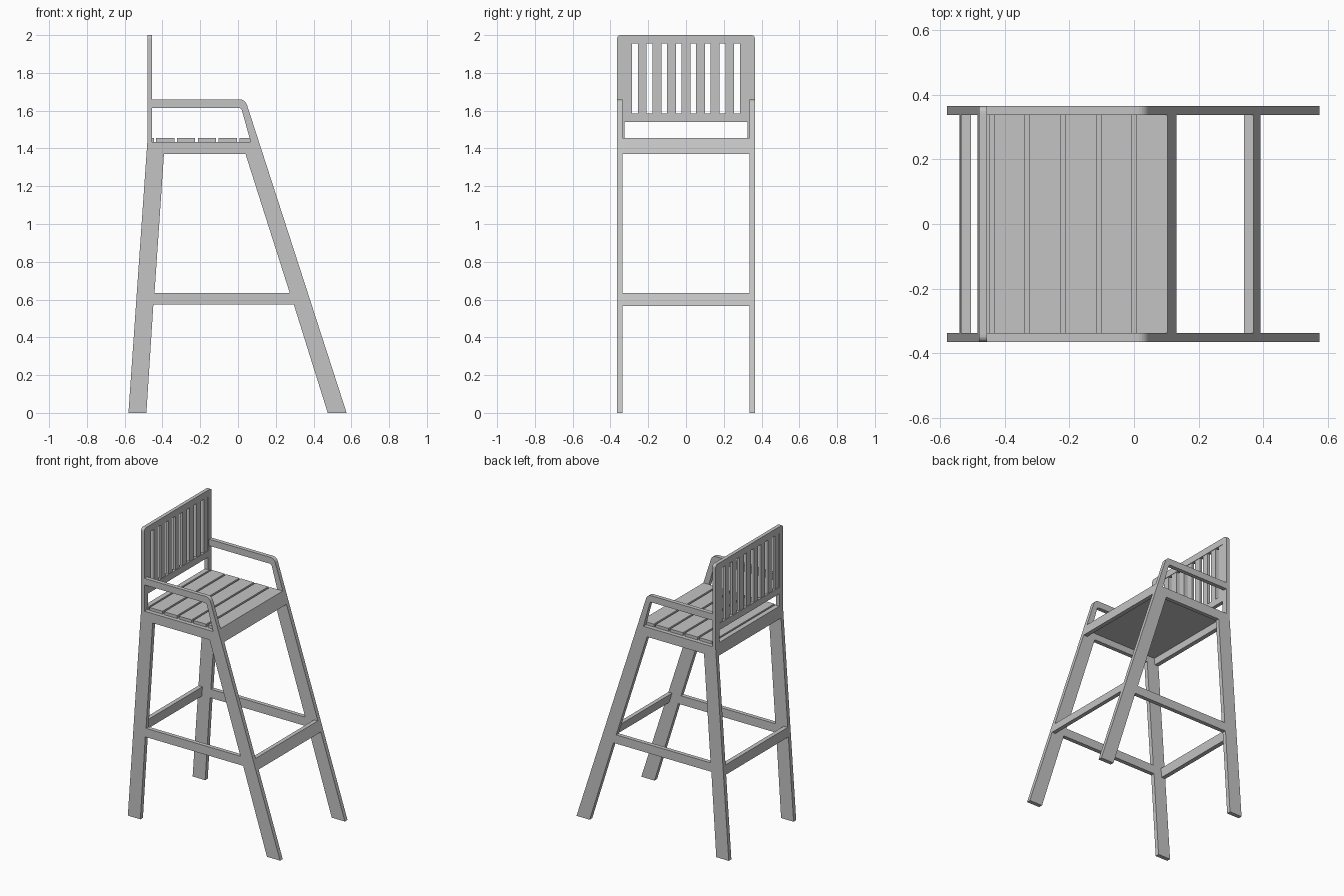
import bpy
import bmesh
from mathutils import Matrix, Vector

if "Cube" in bpy.data.objects:
    bpy.data.objects.remove(bpy.data.objects["Cube"], do_unlink=True)

grey = bpy.data.materials.new("plain grey")
grey.use_nodes = True
COLOUR = (0.55, 0.55, 0.55, 1)
grey.diffuse_color = COLOUR
grey.node_tree.nodes["Principled BSDF"].inputs["Base Color"].default_value = COLOUR

# Local axes (u, v, thickness) to world axes
SIDE = Matrix(((1, 0, 0, 0), (0, 0, -1, 0), (0, 1, 0, 0), (0, 0, 0, 1)))
BACK = Matrix(((0, 0, 1, 0), (1, 0, 0, 0), (0, 1, 0, 0), (0, 0, 0, 1)))


def plate(name, loops, thickness, plane=SIDE, offset=(0, 0, 0)):
    """Extrude closed outlines (the first is the border, others are holes)."""
    curve = bpy.data.curves.new(name, "CURVE")
    curve.dimensions = "2D"
    curve.fill_mode = "BOTH"
    curve.extrude = thickness / 2
    for loop in loops:
        spline = curve.splines.new("POLY")
        spline.points.add(len(loop) - 1)
        for point, (u, v) in zip(spline.points, loop):
            point.co = (u, v, 0, 1)
        spline.use_cyclic_u = True
    temp = bpy.data.objects.new(name + "_outline", curve)
    bpy.context.collection.objects.link(temp)
    graph = bpy.context.evaluated_depsgraph_get()
    mesh = bpy.data.meshes.new_from_object(temp.evaluated_get(graph))
    bpy.data.objects.remove(temp, do_unlink=True)
    bpy.data.curves.remove(curve)

    bm = bmesh.new()
    bm.from_mesh(mesh)
    bmesh.ops.remove_doubles(bm, verts=bm.verts, dist=0.0001)
    bm.transform(Matrix.Translation(offset) @ plane)
    bmesh.ops.recalc_face_normals(bm, faces=bm.faces)
    for face in bm.faces:
        face.smooth = False
    bm.to_mesh(mesh)
    bm.free()
    mesh.materials.clear()
    mesh.materials.append(grey)
    mesh.name = name
    obj = bpy.data.objects.new(name, mesh)
    bpy.context.collection.objects.link(obj)
    return obj


def rounded(before, corner, after, radius, steps=6):
    """Points that round off one corner."""
    c = Vector(corner)
    a = c + (Vector(before) - c).normalized() * radius
    b = c + (Vector(after) - c).normalized() * radius
    points = []
    for i in range(steps + 1):
        t = i / steps
        points.append(tuple(a * (1 - t) ** 2 + c * (2 * t * (1 - t)) + b * t * t))
    return points


def rect(u0, u1, v0, v1):
    return [(u0, v0), (u1, v0), (u1, v1), (u0, v1)]


def front_x(z):
    return 0.575 - 0.3235 * z


def back_x(z):
    return -0.58 + 0.0697 * z


HALF, THICK = 0.365, 0.028
INNER = 2 * (HALF - THICK)
DECK, SEAT = 1.435, 1.455

# Side frames: legs, stretcher, apron and arm in one outline
arm_end = rounded((-0.455, 1.66), (front_x(1.66), 1.66), (front_x(0), 0), 0.032)
arm_inside = rounded((0.067, DECK), (0.017, 1.615), (-0.455, 1.615), 0.015)
border = [(back_x(0), 0), (back_x(DECK), DECK), (0.067, DECK)]
border += arm_inside + [(-0.455, 1.615), (-0.455, 1.66)] + arm_end
border += [(front_x(0), 0), (0.475, 0), (0.295, 0.575), (-0.448, 0.575), (-0.485, 0)]
window = [(-0.442, 0.635), (0.274, 0.635), (0.04, 1.37), (-0.392, 1.37)]
for label, sign in (("left", 1), ("right", -1)):
    plate(label + "_side_frame", [border, window], THICK,
          offset=(0, sign * (HALF - THICK / 2), 0))

# Backrest frame with rounded top corners
low, top = DECK, 2.0
outline = [(-HALF, low), (HALF, low)]
outline += rounded((HALF, low), (HALF, top), (-HALF, top), 0.022)
outline += rounded((HALF, top), (-HALF, top), (-HALF, low), 0.022)
plate("backrest_frame",
      [outline, rect(-0.325, 0.325, SEAT, 1.54), rect(-0.325, 0.325, 1.585, 1.955)],
      0.025, BACK, (-0.4675, 0, 0))

# Backrest slats, the outermost ones touching the posts
for i in range(-4, 5):
    y0, y1 = i * 0.077 - 0.023, i * 0.077 + 0.023
    plate("backrest_slat", [rect(max(y0, -0.327), min(y1, 0.327), 1.58, 1.96)],
          0.018, BACK, (-0.4675, 0, 0))

# Seat deck and slats
plate("seat_deck", [rect(-0.45, 0.09, 1.415, DECK)], INNER)
plate("rear_seat_strip", [rect(-0.455, -0.446, DECK, SEAT)], INNER)
for i in range(5):
    x0 = -0.434 + i * 0.1105
    x1 = x0 + 0.097
    far = [(x1, DECK), (x1, SEAT)]
    if i == 4:
        far = [(front_x(DECK), DECK), (front_x(SEAT), SEAT)]
    plate("seat_slat", [[(x0, DECK)] + far + [(x0, SEAT)]], INNER)


# Cross rails that follow the slope of the legs
def cross_rail(name, edge, depth, z0, z1):
    plate(name, [[(edge(z0), z0), (edge(z0) + depth, z0),
                  (edge(z1) + depth, z1), (edge(z1), z1)]], INNER)


cross_rail("front_apron", front_x, -0.03, 1.37, DECK)
cross_rail("rear_apron", back_x, 0.03, 1.37, DECK)
cross_rail("front_footrest", front_x, -0.028, 0.565, 0.635)
cross_rail("rear_stretcher", back_x, 0.03, 0.57, 0.635)
